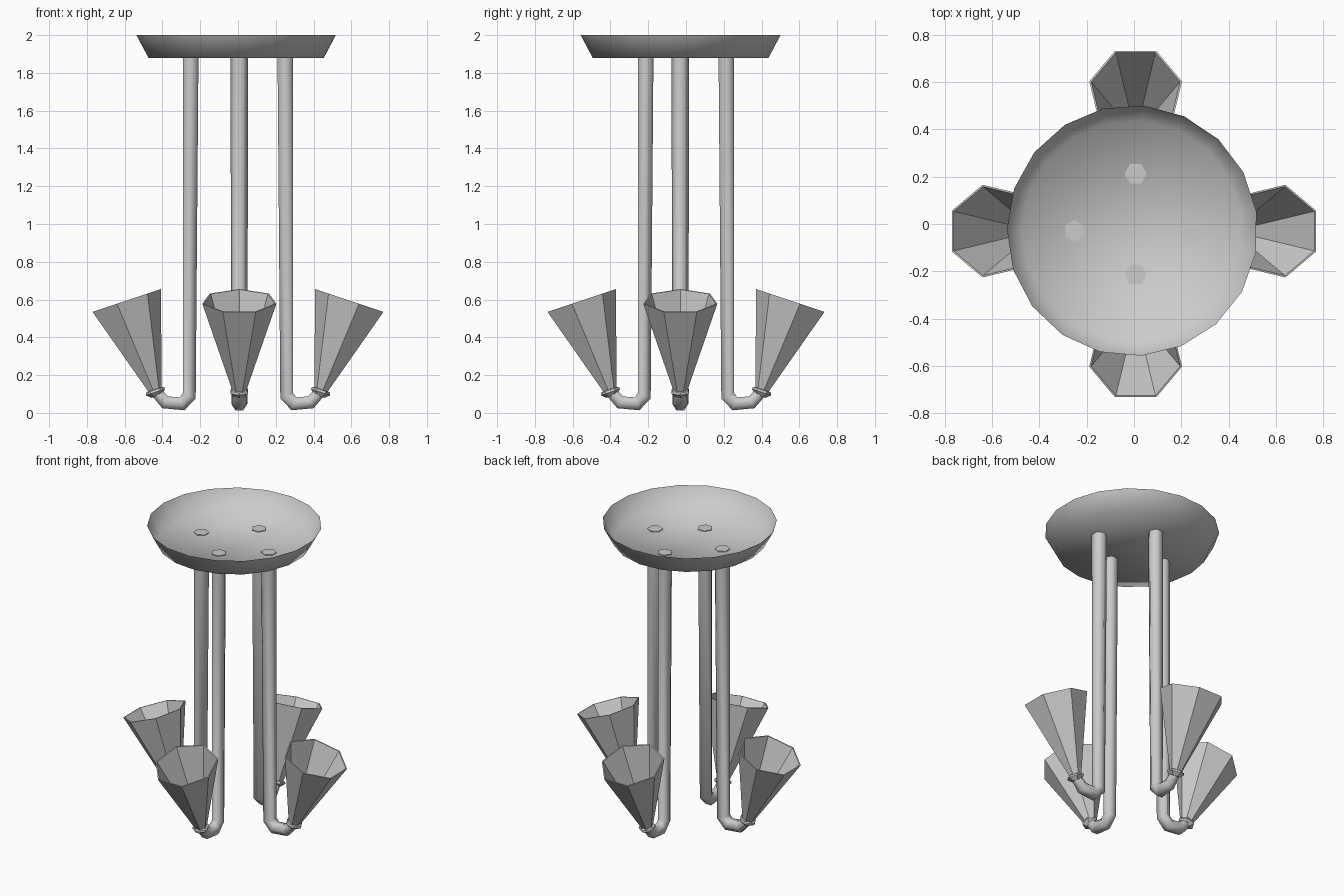
import bpy, bmesh, math
from mathutils import Matrix, Vector

if "Cube" in bpy.data.objects:
    bpy.data.objects.remove(bpy.data.objects["Cube"])


def lathe(name, profile, sides, start=0.0, cap_first=False, mat=None):
    """Revolve (radius, z) rings around z, then move by mat."""
    bm = bmesh.new()
    rings = []
    for r, z in profile:
        ring = []
        for i in range(sides):
            a = start + 2 * math.pi * i / sides
            ring.append(bm.verts.new((r * math.cos(a), r * math.sin(a), z)))
        rings.append(ring)
    for a, b in zip(rings, rings[1:]):
        for i in range(sides):
            j = (i + 1) % sides
            bm.faces.new((a[i], a[j], b[j], b[i]))
    if cap_first:
        bm.faces.new(rings[0][::-1])
    if mat:
        bm.transform(mat)
    me = bpy.data.meshes.new(name)
    bm.to_mesh(me)
    bm.free()
    ob = bpy.data.objects.new(name, me)
    bpy.context.collection.objects.link(ob)
    return ob


def smooth(ob, degrees):
    bpy.ops.object.select_all(action='DESELECT')
    ob.select_set(True)
    bpy.context.view_layer.objects.active = ob
    bpy.ops.object.shade_smooth_by_angle(angle=math.radians(degrees))


def tube(name, points):
    """Six-sided bent tube from (x, z, thickness) points."""
    cu = bpy.data.curves.new(name, 'CURVE')
    cu.dimensions = '3D'
    cu.bevel_depth = 0.047
    cu.bevel_resolution = 1
    cu.use_fill_caps = True
    sp = cu.splines.new('POLY')
    sp.points.add(len(points) - 1)
    for p, (x, z, r) in zip(sp.points, points):
        p.co = (x, 0, z, 1)
        p.radius = r
    ob = bpy.data.objects.new(name, cu)
    bpy.context.collection.objects.link(ob)
    bpy.ops.object.select_all(action='DESELECT')
    ob.select_set(True)
    bpy.context.view_layer.objects.active = ob
    bpy.ops.object.convert(target='MESH')
    return bpy.context.view_layer.objects.active


# ceiling dish, open at the top
dish = lathe("ceiling_dish", [(0.467, 1.88), (0.531, 2.0)], 19,
             math.radians(-86), cap_first=True)
dish.location = (-0.007, -0.028, 0)
smooth(dish, 80)

# four arms, each with a stem, collar and flared shade
for side, turn, centre, inset in (("right", 0, (0, -0.03, 0), 0),
                                  ("back", 90, (0.007, 0, 0), 0.037),
                                  ("left", 180, (0, -0.03, 0), 0),
                                  ("front", 270, (0.007, 0, 0), 0.037)):
    place = Matrix.Translation(Vector(centre)) @ Matrix.Rotation(math.radians(turn), 4, 'Z')

    # stem with hooked lower end
    stem = tube(side + "_stem", [(0.25 - inset, 1.885, 1), (0.258 - inset, 0.09, 0.9),
                                 (0.297 - inset, 0.048, 0.9), (0.385 - inset, 0.056, 0.85),
                                 (0.435 - inset, 0.11, 0.7)])
    stem.matrix_world = place
    smooth(stem, 65)

    tilt = Matrix.Translation((0.437 - inset, 0, 0.11)) @ Matrix.Rotation(math.radians(18.5), 4, 'Y')

    # collar
    collar = lathe(side + "_collar", [(0.03, -0.022), (0.054, 0.0), (0.05, 0.012), (0.03, 0.018)],
                   6, 0, True, tilt)
    collar.matrix_world = place
    smooth(collar, 30)

    # seven-sided shade, thin walled and open at the top
    shade = lathe(side + "_shade", [(0.034, 0.0), (0.201, 0.508), (0.193, 0.508), (0.028, 0.012)],
                  7, math.pi, False, tilt)
    shade.matrix_world = place
    smooth(shade, 40)
